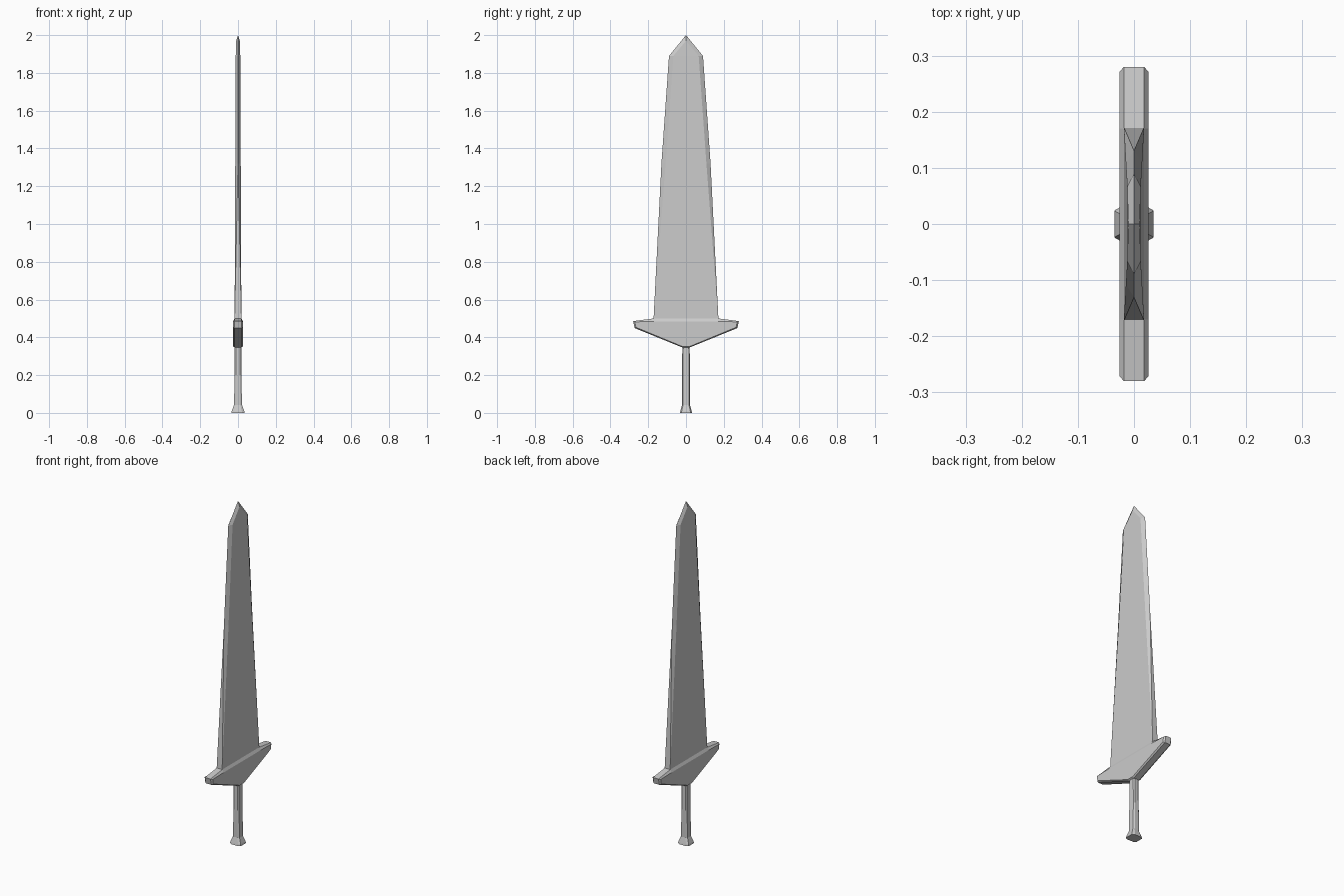
import bpy
import bmesh

cube = bpy.data.objects.get("Cube")
if cube:
    bpy.data.objects.remove(cube)

steel = bpy.data.materials.new("grey_steel")
steel.use_nodes = True
GREY = (0.6, 0.6, 0.6, 1)
steel.diffuse_color = GREY
steel.node_tree.nodes["Principled BSDF"].inputs["Base Color"].default_value = GREY


def finish(bm, name):
    """Turn a bmesh into a flat shaded object."""
    bmesh.ops.recalc_face_normals(bm, faces=bm.faces)
    mesh = bpy.data.meshes.new(name)
    bm.to_mesh(mesh)
    bm.free()
    mesh.materials.append(steel)
    obj = bpy.data.objects.new(name, mesh)
    bpy.context.collection.objects.link(obj)
    return obj


def loft(rings, name):
    """Skin a stack of equal-length rings and cap both ends."""
    bm = bmesh.new()
    loops = [[bm.verts.new(p) for p in ring] for ring in rings]
    for a, b in zip(loops, loops[1:]):
        for i in range(len(a)):
            j = (i + 1) % len(a)
            bm.faces.new((a[i], a[j], b[j], b[i]))
    bm.faces.new(loops[0])
    bm.faces.new(loops[-1])
    return finish(bm, name)


def octagon(x, y, z):
    """Cross-section with cut corners, half sizes x and y."""
    quarter = [(x, y * 0.75), (x * 0.6, y)]
    half = quarter + [(-a, b) for a, b in reversed(quarter)]
    return [(a, b, z) for a, b in half + [(-a, -b) for a, b in half]]


def mirrored(half):
    """Complete a (y, z) outline across the middle."""
    return half + [(-y, z) for y, z in reversed(half)]


# Grip with flared pommel
loft([octagon(0.035, 0.032, 0), octagon(0.033, 0.03, 0.01),
      octagon(0.021, 0.021, 0.042), octagon(0.018, 0.022, 0.2),
      octagon(0.018, 0.019, 0.36)], "grip")

# Crossguard with chamfered rim
rim = mirrored([(0.021, 0.347), (0.272, 0.449), (0.28, 0.486), (0.17, 0.5)])
face = mirrored([(0.02, 0.352), (0.265, 0.453), (0.271, 0.482), (0.17, 0.484)])
layers = [(-0.026, face), (-0.018, rim), (0.018, rim), (0.026, face)]
loft([[(x, y, z) for y, z in outline] for x, outline in layers], "crossguard")

# Blade: square edges at the root narrow to a sharp, bevelled edge
bm = bmesh.new()
tip = bm.verts.new((0, 0, 2))
edge, low_edge = {}, {}
for s in (1, -1):
    low_edge[s] = bm.verts.new((0, s * 0.13, 1.32))
    edge[s] = bm.verts.new((0, s * 0.09, 1.89))
root = {}
for side in (1, -1):
    peak = bm.verts.new((side * 0.01, 0, 1.97))
    mid, top = {}, {}
    for s in (1, -1):
        root[side, s] = bm.verts.new((side * 0.018, s * 0.172, 0.49))
        mid[s] = bm.verts.new((side * 0.0145, s * 0.108, 1.32))
        top[s] = bm.verts.new((side * 0.012, s * 0.067, 1.89))
        bm.faces.new((root[side, s], low_edge[s], mid[s]))
        bm.faces.new((low_edge[s], edge[s], top[s], mid[s]))
        bm.faces.new((edge[s], tip, peak, top[s]))
    bm.faces.new((root[side, 1], mid[1], mid[-1], root[side, -1]))
    bm.faces.new((mid[1], top[1], top[-1], mid[-1]))
    bm.faces.new((top[1], peak, top[-1]))
for s in (1, -1):
    bm.faces.new((root[1, s], root[-1, s], low_edge[s]))
bm.faces.new((root[1, 1], root[1, -1], root[-1, -1], root[-1, 1]))
finish(bm, "blade")
